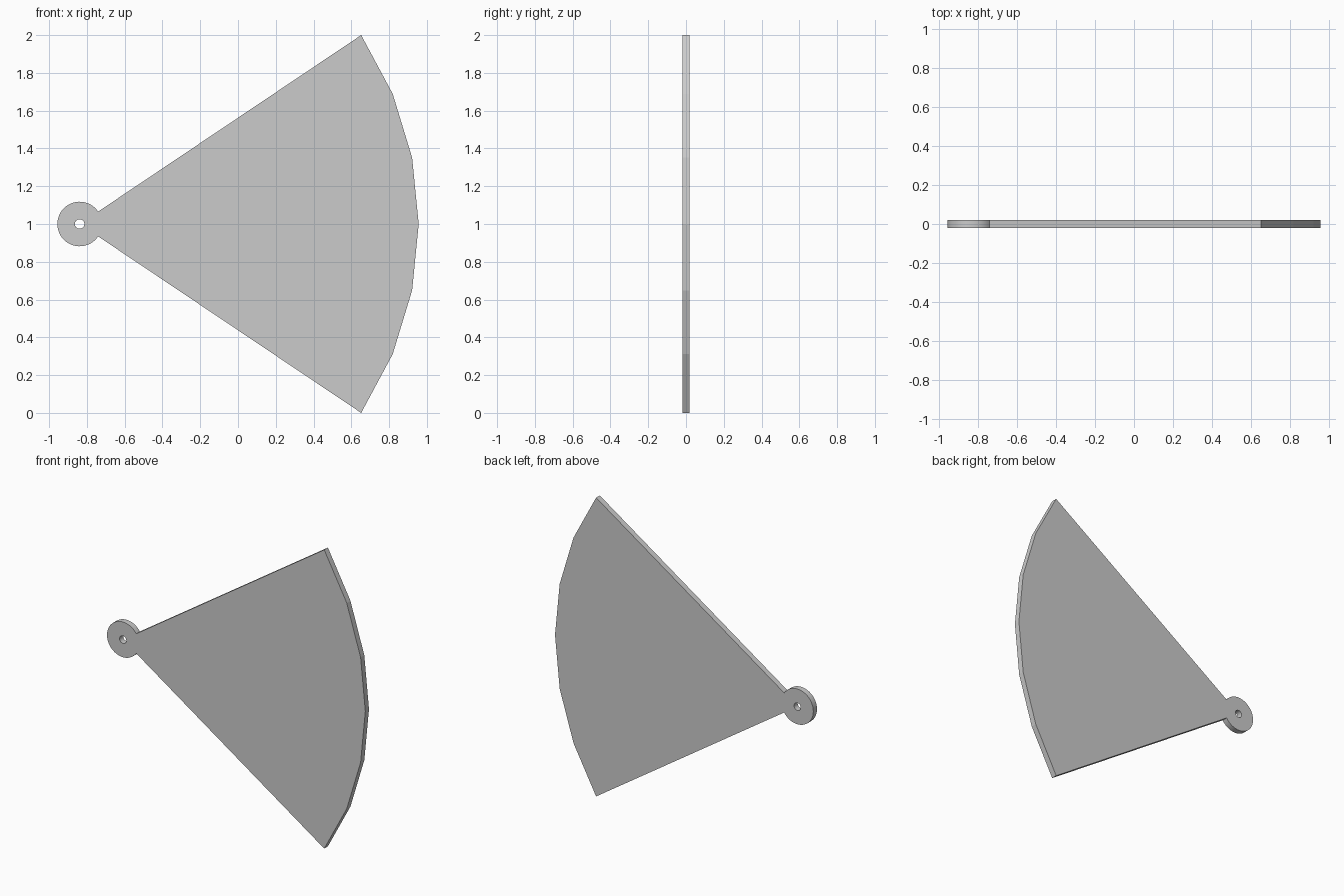
import bpy, bmesh
from math import asin, cos, sin, pi, radians

if "Cube" in bpy.data.objects:
    bpy.data.objects.remove(bpy.data.objects["Cube"])

PIVOT_X, PIVOT_Z = -0.8385, 1.0
BLADE_R, HUB_R, HOLE_R = 1.795, 0.118, 0.025
THICK = 0.039
HALF = asin(1.0 / BLADE_R)      # half angle of the fan blade


def arc(radius, start, end, steps):
    """Points on an arc around the pivot, both ends included."""
    return [(PIVOT_X + radius * cos(start + (end - start) * i / steps), -THICK / 2,
             PIVOT_Z + radius * sin(start + (end - start) * i / steps))
            for i in range(steps + 1)]


def add_loop(bm, points):
    verts = [bm.verts.new(p) for p in points]
    return [bm.edges.new((v, verts[(i + 1) % len(verts)])) for i, v in enumerate(verts)]


bm = bmesh.new()
# outline: faceted outer rim, then round hub; straight sides join them
outline = arc(BLADE_R, -HALF, HALF, 6) + arc(HUB_R, HALF, 2 * pi - HALF, 40)
edges = add_loop(bm, outline)
# pin hole through the hub
edges += add_loop(bm, arc(HOLE_R, 0, 2 * pi, 40)[:-1])

# fill the face and give it thickness
bmesh.ops.triangle_fill(bm, edges=edges, use_beauty=True, use_dissolve=False)
faces = bmesh.ops.extrude_face_region(bm, geom=bm.faces[:])["geom"]
bmesh.ops.translate(bm, vec=(0, THICK, 0),
                    verts=[g for g in faces if isinstance(g, bmesh.types.BMVert)])
bmesh.ops.recalc_face_normals(bm, faces=bm.faces[:])
# merge the flat triangles back into large faces
bmesh.ops.dissolve_limit(bm, angle_limit=radians(1), verts=bm.verts[:], edges=bm.edges[:])

mesh = bpy.data.meshes.new("fan_blade")
bm.to_mesh(mesh)
bm.free()
blade = bpy.data.objects.new("fan_blade", mesh)
bpy.context.collection.objects.link(blade)

# smooth hub and hole, faceted rim
bpy.context.view_layer.objects.active = blade
blade.select_set(True)
bpy.ops.object.shade_smooth_by_angle(angle=radians(10))
